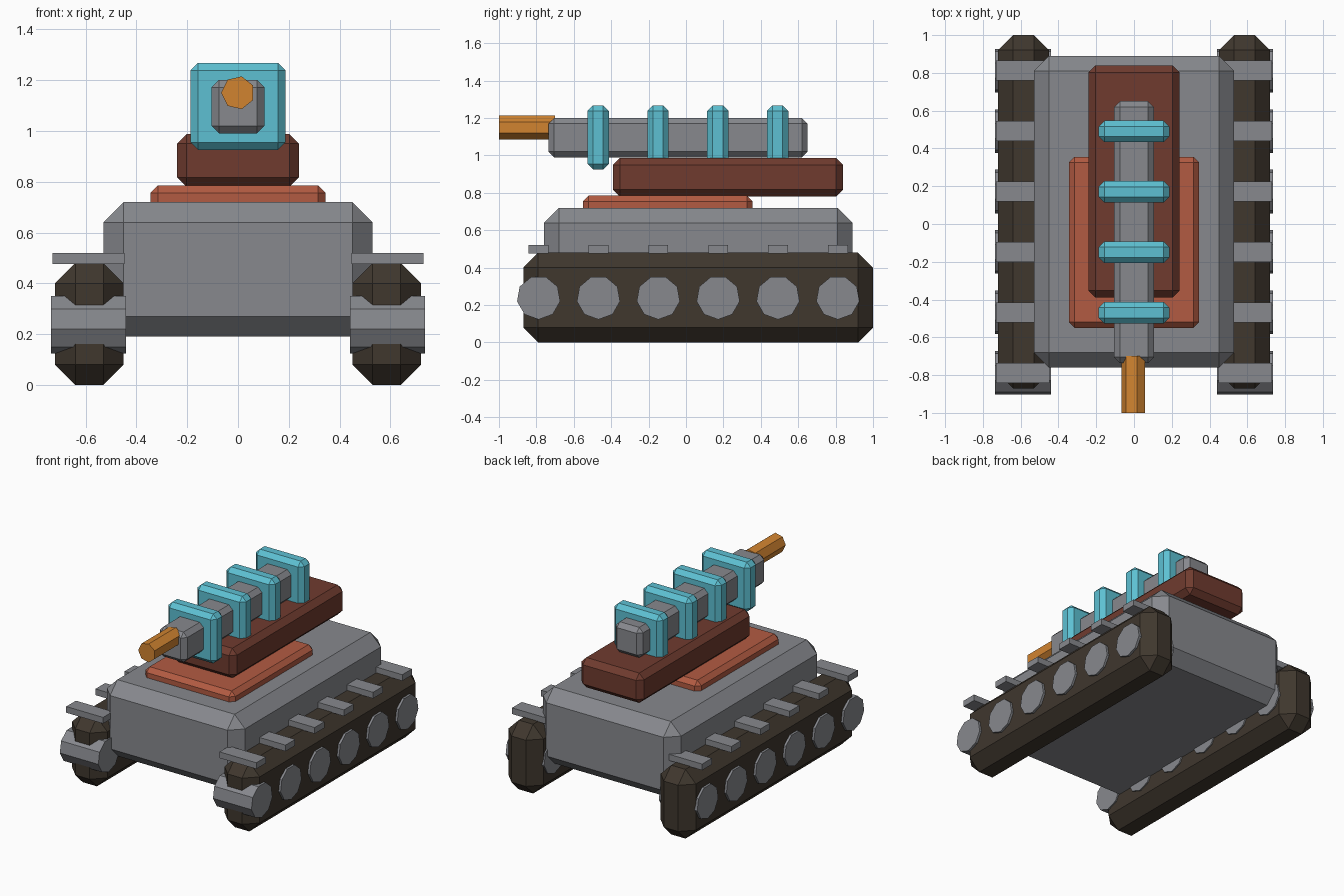
import bpy
import bmesh
from math import radians
from mathutils import Matrix, Vector

cube = bpy.data.objects.get("Cube")
if cube:
    bpy.data.objects.remove(cube, do_unlink=True)


def material(name, r, g, b):
    mat = bpy.data.materials.new(name)
    mat.use_nodes = True
    mat.diffuse_color = (r, g, b, 1)
    mat.node_tree.nodes["Principled BSDF"].inputs["Base Color"].default_value = (r, g, b, 1)
    return mat


steel = material("steel grey", 0.243, 0.25, 0.27)
rubber = material("dark track brown", 0.05, 0.038, 0.027)
rust = material("rust red", 0.45, 0.105, 0.055)
maroon = material("deep red brown", 0.16, 0.044, 0.028)
cyan = material("coil cyan", 0.11, 0.53, 0.65)
copper = material("copper orange", 0.64, 0.23, 0.03)


def finish(bm, name, mat):
    mesh = bpy.data.meshes.new(name)
    bm.to_mesh(mesh)
    bm.free()
    mesh.materials.append(mat)
    obj = bpy.data.objects.new(name, mesh)
    bpy.context.collection.objects.link(obj)
    return obj


def box(name, low, high, mat, chamfer=0.0):
    """Box between two corners with a single flat chamfer on every edge."""
    low, high = Vector(low), Vector(high)
    bm = bmesh.new()
    bmesh.ops.create_cube(bm, size=1)
    bmesh.ops.scale(bm, vec=high - low, verts=bm.verts)
    bmesh.ops.translate(bm, vec=(low + high) / 2, verts=bm.verts)
    if chamfer:
        bmesh.ops.bevel(bm, geom=bm.edges[:], offset=chamfer, segments=1,
                        affect='EDGES', profile=0.5)
    return finish(bm, name, mat)


def prism(name, sides, radius, length, centre, turn, mat):
    """Flat-sided cylinder turned from the z axis and moved into place."""
    bm = bmesh.new()
    bmesh.ops.create_cone(bm, cap_ends=True, segments=sides, radius1=radius,
                          radius2=radius, depth=length,
                          matrix=Matrix.Translation(centre) @ turn)
    return finish(bm, name, mat)


# Hull and turret layers
box("hull", (-0.53, -0.76, 0.19), (0.53, 0.89, 0.72), steel, 0.08)
box("turret_base", (-0.345, -0.55, 0.67), (0.345, 0.355, 0.785), rust, 0.03)
box("turret_body", (-0.24, -0.39, 0.78), (0.24, 0.84, 0.987), maroon, 0.037)

# Gun body, coils and muzzle
box("gun_body", (-0.105, -0.735, 0.99), (0.105, 0.65, 1.2), steel, 0.03)
for i in range(4):
    y = -0.47 + 0.32 * i
    box(f"coil_{i + 1}", (-0.187, y - 0.057, 0.925), (0.187, y + 0.057, 1.268), cyan, 0.03)
# one corner of the muzzle points straight up
prism("muzzle", 7, 0.066, 0.3, (0, -0.85, 1.15),
      Matrix.Rotation(radians(90), 4, 'X') @ Matrix.Rotation(radians(90), 4, 'Z'), copper)

# Running gear on both sides
wheel_turn = Matrix.Rotation(radians(90), 4, 'Y') @ Matrix.Rotation(radians(-90), 4, 'Z')
for side, s in (("left", 1), ("right", -1)):
    xs = sorted((0.45 * s, 0.72 * s))
    box(f"{side}_track", (xs[0], -0.87, 0), (xs[1], 1.0, 0.48), rubber, 0.08)
    plate = sorted((0.447 * s, 0.73 * s))
    for i in range(6):
        y = -0.788 + 0.32 * i
        prism(f"{side}_wheel_{i + 1}", 9, 0.117, 0.295, (0.588 * s, y, 0.24), wheel_turn, steel)
        box(f"{side}_track_plate_{i + 1}", (plate[0], y - 0.053, 0.477),
            (plate[1], y + 0.053, 0.52), steel)
